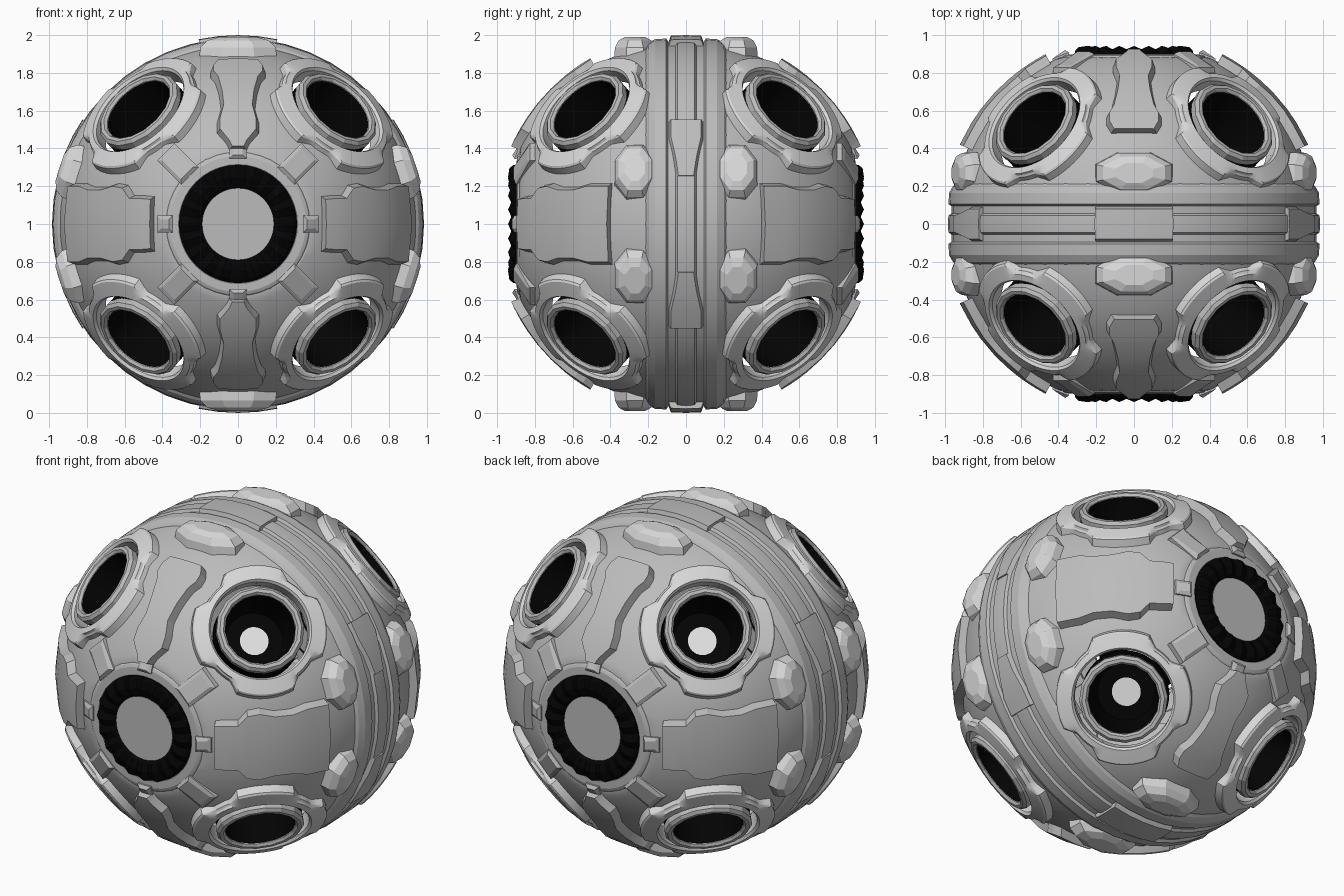
import bpy, bmesh, math
from mathutils import Vector

if "Cube" in bpy.data.objects:
    bpy.data.objects.remove(bpy.data.objects["Cube"])

C = Vector((0, 0, 1))


def material(name, v):
    m = bpy.data.materials.new(name)
    m.diffuse_color = (v, v, v, 1)
    m.use_nodes = True
    m.node_tree.nodes["Principled BSDF"].inputs["Base Color"].default_value = m.diffuse_color
    return m


GREY = material("shell grey", 0.5)
PALE = material("pale grey", 0.68)
BLACK = material("matt black", 0.001)
LIGHT = material("white lens", 1.0)


def finish(name, bm, mat, angle=28):
    bmesh.ops.recalc_face_normals(bm, faces=bm.faces[:])
    for f in bm.faces:
        f.smooth = True
    for e in bm.edges:
        if len(e.link_faces) == 2 and e.calc_face_angle(0) > math.radians(angle):
            e.smooth = False
    me = bpy.data.meshes.new(name)
    bm.to_mesh(me)
    bm.free()
    ob = bpy.data.objects.new(name, me)
    ob.location = C
    me.materials.append(mat)
    bpy.context.collection.objects.link(ob)
    return ob


def loft(bm, rings, cap_start=False, cap_end=False, loop=False):
    vs = [[bm.verts.new(p) for p in r] for r in rings]
    n = len(vs[0])
    pairs = list(zip(vs, vs[1:])) + ([(vs[-1], vs[0])] if loop else [])
    for a, b in pairs:
        for i in range(n):
            j = (i + 1) % n
            bm.faces.new((a[i], a[j], b[j], b[i]))
    if cap_start:
        bm.faces.new(vs[0])
    if cap_end:
        bm.faces.new(vs[-1])


def frame(n, up):
    n = Vector(n).normalized()
    u = (Vector(up) - n * n.dot(Vector(up))).normalized()
    return n, u, u.cross(n)


def lathe(bm, profile, n, up, segs, **kw):
    # profile: (radius, height along n); radius may be a function of angle
    n, u, w = frame(n, up)
    rings = []
    for r, h in profile:
        ring = []
        for i in range(segs):
            t = 2 * math.pi * i / segs
            rr = r(t) if callable(r) else r
            hh = h(i) if callable(h) else h
            ring.append(n * hh + (u * math.cos(t) + w * math.sin(t)) * rr)
        rings.append(ring)
    loft(bm, rings, **kw)


def strip(bm, n, along, stations, base, top, bevel=0.02):
    # raised plate that follows the sphere, from (degrees, half width) stations
    n, u, w = frame(n, along)
    rings = []
    for deg, hw in stations:
        a = math.radians(deg)
        d = n * math.cos(a) + u * math.sin(a)
        ring = []
        for s, r in ((-hw, base), (-hw + bevel, top), (0, top), (hw - bevel, top), (hw, base)):
            q = math.asin(s / r)
            ring.append((d * math.cos(q) + w * math.sin(q)) * r)
        rings.append(ring)
    loft(bm, rings, cap_start=True, cap_end=True)


PORTS = [Vector((.543 * a, .553 * b, .625 * c)).normalized()
         for a in (-1, 1) for b in (-1, 1) for c in (-1, 1)]
X, Y, Z = Vector((1, 0, 0)), Vector((0, 1, 0)), Vector((0, 0, 1))

# hollow main shell with eight openings and flattened front and back
bm = bmesh.new()
bmesh.ops.create_icosphere(bm, subdivisions=6, radius=0.965)
lim = math.cos(math.radians(17.4))
cut = [f for f in bm.faces if max(f.calc_center_median().normalized().dot(p) for p in PORTS) > lim]
bmesh.ops.delete(bm, geom=cut, context='FACES')
for v in bm.verts:
    v.co.y = max(-0.882, min(0.882, v.co.y))
finish("main_shell", bm, GREY, 20)


# domed, notched collar plate around each opening: four lobes, four notches
def collar_radius(off):
    def f(t):
        d = abs((math.degrees(t) % 90) - 45)
        k = min(1, max(0, (d - 12) / 7))
        return 0.33 + 0.045 * k + off
    return f


bm = bmesh.new()
for p in PORTS:
    lathe(bm, [(0.275, 0.86), (0.275, 0.952), (0.287, 0.966), (0.32, 0.957), (collar_radius(-0.008), 0.943),
               (collar_radius(0), 0.933), (collar_radius(0.004), 0.85)], p, Z, 72)
finish("port_collars", bm, PALE)

# faceted rim, black tube and inner lens of each port
rim, tube, lens = bmesh.new(), bmesh.new(), bmesh.new()
for p in PORTS:
    lathe(rim, [(0.198, 0.93), (0.198, 0.968), (0.21, 0.982), (0.23, 0.982), (0.246, 0.965), (0.246, 0.93)],
          p, Z, 16, loop=True)
    lathe(tube, [(0.194, 0.965), (0.185, 0.84), (0.16, 0.70), (0.08, 0.70), (0.08, 0.68),
                 (0.2, 0.66), (0.244, 0.78), (0.24, 0.94)], p, Z, 36)
    lathe(lens, [(0.081, 0.70), (0.081, 0.685)], p, Z, 24, cap_start=True)
finish("port_rims", rim, GREY, 15)
finish("port_tubes", tube, BLACK)
finish("port_lenses", lens, LIGHT)

# stepped band around the middle
half = [(0.985, 0.0), (0.982, 0.045), (0.966, 0.055), (0.966, 0.095), (0.982, 0.105),
        (0.978, 0.165), (0.958, 0.20), (0.92, 0.23)]
bm = bmesh.new()
lathe(bm, [(r, -y) for r, y in half[:0:-1]] + half, Y, Z, 48)
finish("middle_band", bm, GREY, 15)

# raised blocks on the band
bm = bmesh.new()
for s in (-1, 1):
    strip(bm, Z * s, X, [(-12, .1), (-6, .1), (0, .1), (6, .1), (12, .1)], 0.95, 1.0)
    for t in (-1, 1):
        strip(bm, X * s, Z * t, [(15, .06), (21, .075), (28, .1), (34, .1)], 0.95, 0.992)
finish("band_blocks", bm, GREY, 15)

# faceted low bumps on both sides of the band
bm = bmesh.new()
for deg, ln in ((90, .2), (270, .2), (17.5, .145), (-17.5, .145), (162.5, .145), (197.5, .145)):
    a = math.radians(deg)
    n = Vector((math.cos(a), 0, math.sin(a)))
    t = n.cross(Y)
    for s in (-1, 1):
        rings = []
        for k, h in ((1.05, 0.85), (1.0, 0.935), (0.82, 0.972), (0.5, 0.99)):
            ring = []
            for i in range(8):
                b = math.pi * (i + .5) / 4
                ring.append(n * h + t * (ln * 1.08 * k * math.cos(b))
                            + Y * (s * 0.27 + 0.115 * k * math.sin(b)))
            rings.append(ring)
        loft(bm, rings, cap_end=True)
finish("side_bumps", bm, PALE, 10)

# keystone panels and wide panels around front and back
keys, wides = bmesh.new(), bmesh.new()
for s in (-1, 1):
    for t in (-1, 1):
        strip(keys, Y * s, Z * t, [(24, .05), (26, .065), (30, .115), (34, .115), (39, .095), (45, .105),
                                   (51, .125), (54, .15), (57, .15), (60, .125)], 0.95, 1.013)
        strip(wides, Y * s, X * t, [(27.5, .15), (31, .155), (35, .155), (38, .21), (42, .22), (47, .2),
                                    (53, .2), (58, .22), (65.5, .22)], 0.95, 1.013)
finish("keystone_panels", keys, GREY, 15)
finish("wide_panels", wides, GREY, 15)

# front and back hubs: grey collar, toothed black ring, centre disc, clips
collar, teeth, disc, clips = (bmesh.new() for _ in range(4))
for s in (-1, 1):
    n = Y * s
    lathe(collar, [(0.40, 0.86), (0.375, 0.888), (0.36, 0.895), (0.315, 0.897), (0.30, 0.88)], n, Z, 40)

    def tooth(lo, hi):
        return lambda i: hi if i % 4 == 0 else lo if i % 4 == 2 else (lo + hi) / 2
    lathe(teeth, [(0.312, 0.87), (0.312, tooth(0.895, 0.915)), (0.295, tooth(0.91, 0.935)),
                  (0.25, tooth(0.925, 0.942)), (0.205, tooth(0.91, 0.925)), (0.188, 0.90), (0.188, 0.87)],
          n, Z, 80)
    lathe(disc, [(0.19, 0.87), (0.19, 0.905)], n, Z, 48, cap_end=True)
    for k in range(8):
        a = math.radians(45 * k)
        d = X * math.cos(a) + Z * math.sin(a)
        w = d.cross(n)
        hw, r0, r1, top, drop = (0.065, 0.36, 0.54, 0.912, 0.07) if k % 2 else (0.045, 0.345, 0.43, 0.92, 0.03)
        rings = []
        for g, h0, h1 in ((0, 0.80, 0.76), (0, top - .012, top - drop - .015), (0.02, top, top - drop)):
            rings.append([d * (r0 + g) + w * (hw - g) + n * h0, d * (r1 - g) + w * (hw - g) + n * h1,
                          d * (r1 - g) - w * (hw - g) + n * h1, d * (r0 + g) - w * (hw - g) + n * h0])
        loft(clips, rings, cap_end=True)
finish("hub_collars", collar, GREY, 15)
finish("hub_toothed_rings", teeth, BLACK, 15)
finish("hub_discs", disc, GREY)
finish("hub_clips", clips, GREY, 10)
